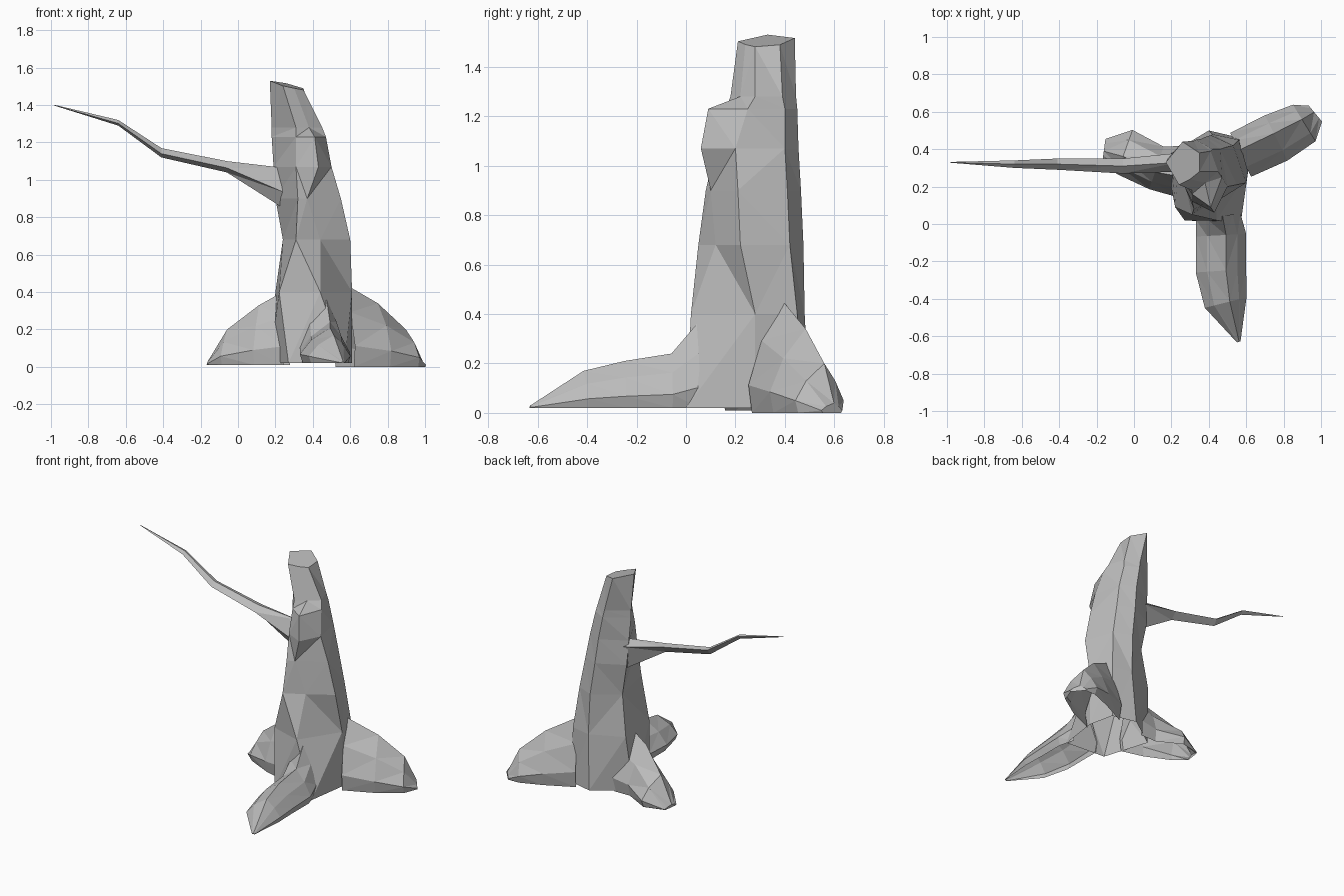
import bpy, bmesh
from mathutils import Vector

cube = bpy.data.objects.get("Cube")
if cube:
    bpy.data.objects.remove(cube, do_unlink=True)

bark = bpy.data.materials.new("grey_bark")
bark.use_nodes = True
grey = (0.5, 0.5, 0.5, 1)
bark.diffuse_color = grey
bark.node_tree.nodes["Principled BSDF"].inputs["Base Color"].default_value = grey


def loft(name, rings, closed, cap_end=True):
    """Skin a row of rings with flat triangles, optionally capping the last."""
    bm = bmesh.new()
    rows = [[bm.verts.new(p) for p in ring] for ring in rings]
    count = len(rows[0])
    for low, high in zip(rows, rows[1:]):
        for i in range(count if closed else count - 1):
            j = (i + 1) % count
            bm.faces.new((low[i], low[j], high[j], high[i]))
    if cap_end:
        bm.faces.new(rows[-1])
    bmesh.ops.recalc_face_normals(bm, faces=bm.faces)
    bmesh.ops.triangulate(bm, faces=bm.faces)
    mesh = bpy.data.meshes.new(name)
    bm.to_mesh(mesh)
    bm.free()
    mesh.materials.append(bark)
    obj = bpy.data.objects.new(name, mesh)
    bpy.context.collection.objects.link(obj)
    return obj


# Trunk: six rising edge lines, each giving (x, y) at the shared heights
heights = [.02, .4, .68, .9, 1.07, 1.23, 1.28, 1.5]
front_edge = [(.27, .02), (.22, .09), (.31, .05), (.32, .08),
              (.31, .12), (.31, .16), (.31, .18), (.24, .21)]
knot_edge = [(.57, 0), (.44, .02), (.44, .12), (.37, .1),
             (.43, .06), (.41, .09), (.38, .22), (.3, .24)]
right_edge = [(.61, .28), (.61, .28), (.6, .22), (.55, .21),
              (.5, .2), (.47, .25), (.45, .28), (.35, .28)]
back_right_edge = [(.57, .46), (.56, .45), (.53, .42), (.49, .41),
                   (.46, .4), (.42, .4), (.41, .39), (.35, .38)]
back_edge = [(.4, .5), (.42, .48), (.41, .475), (.38, .465),
             (.36, .455), (.33, .45), (.32, .445), (.26, .44)]
left_edge = [(.17, .34), (.2, .38), (.24, .36), (.2, .37),
             (.19, .36), (.18, .35), (.18, .35), (.17, .33)]
edges = (front_edge, knot_edge, right_edge, back_right_edge, back_edge, left_edge)
trunk_rings = [[Vector((x, y, z)) for x, y in ring]
               for z, ring in zip(heights, zip(*edges))]
for p in trunk_rings[-1]:  # slanted break at the top
    p.z += (.28 - p.x) * .25 + (p.y - .3) * .08
loft("trunk", trunk_rings, True)


# Roots: arched sections, tucked in at the ground, along a path
# given as (x, y, half width, top height)
arch = [(-.88, 0), (-1, .25), (-.65, .65), (-.2, 1), (.55, .65), (1, .25), (.88, 0)]


def root(name, base, path):
    rings = []
    for i, (x, y, half, top) in enumerate(path):
        a, b = path[max(i - 1, 0)], path[min(i + 1, len(path) - 1)]
        along = Vector((b[0] - a[0], b[1] - a[1], 0)).normalized()
        side = Vector((along.y, -along.x, 0))
        rings.append([Vector((x, y, base + v * (top - base))) + side * u * half
                      for u, v in arch])
    loft(name, rings, False)


root("left_root", 0, [(.57, .37, .13, .45), (.76, .46, .135, .34),
                      (.91, .54, .115, .2), (.97, .59, .055, .04)])
root("right_root", .01, [(.26, .28, .14, .41), (.12, .3, .12, .33),
                         (-.05, .385, .125, .2), (-.16, .4, .055, .03)])
root("front_root", .02, [(.45, .04, .12, .36), (.465, -.06, .135, .24),
                         (.465, -.25, .135, .21), (.49, -.42, .115, .17),
                         (.56, -.63, .01, .03)])

# Branch: diamond sections tapering to a point (x, y, half depth, bottom, top)
stations = [(.24, .33, .05, .85, 1.065), (-.06, .31, .04, 1.04, 1.1),
            (-.41, .32, .03, 1.12, 1.17), (-.64, .32, .02, 1.29, 1.32),
            (-.985, .33, .002, 1.398, 1.402)]
loft("branch", [[(x, y, low), (x, y - d, low + .4 * (high - low)),
                 (x, y, high), (x, y + d, high - .2 * (high - low))]
                for x, y, d, low, high in stations], True)
